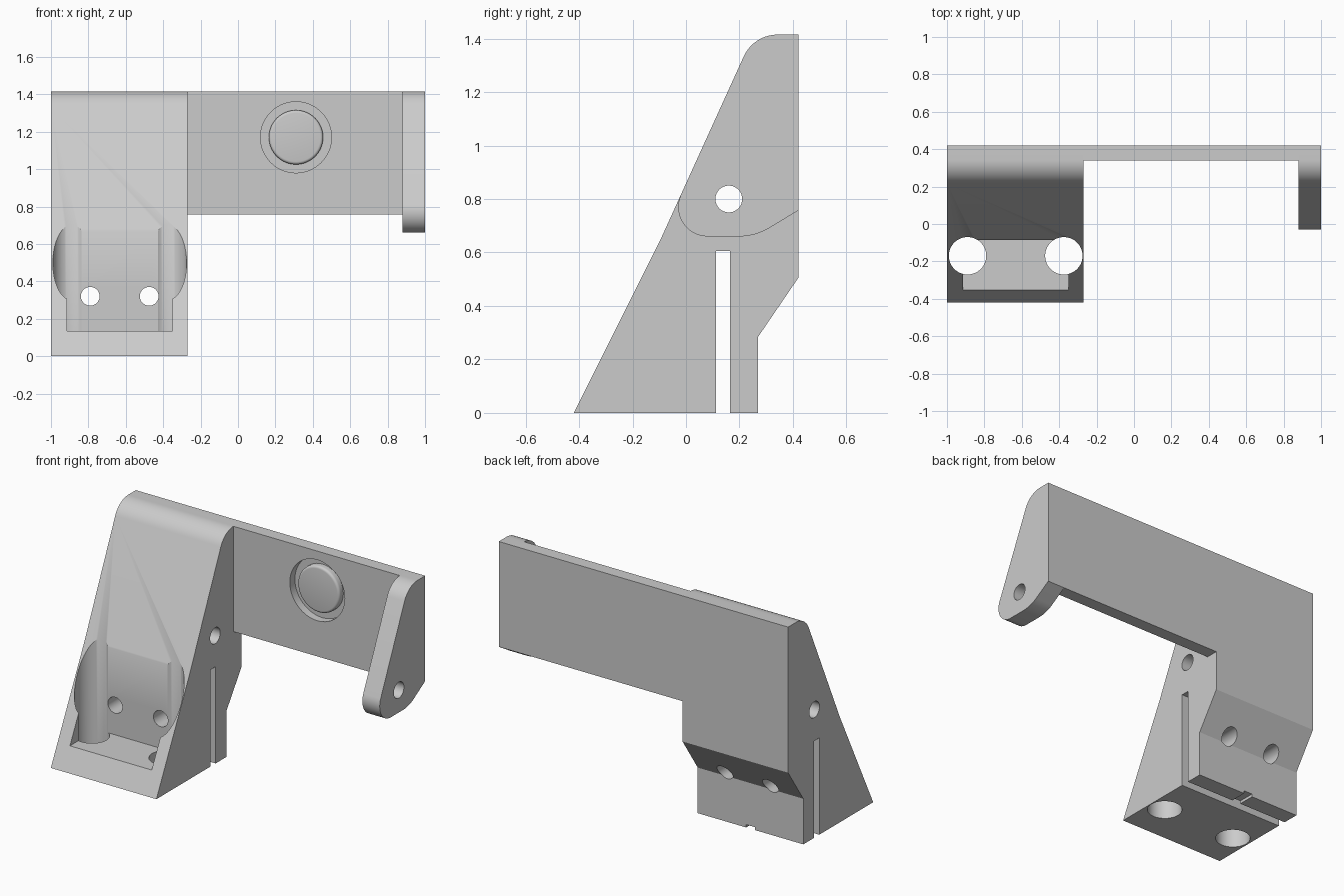
import bpy, bmesh, math
from mathutils import Vector, Matrix

cube = bpy.data.objects.get("Cube")
if cube:
    bpy.data.objects.remove(cube, do_unlink=True)

grey = bpy.data.materials.new("plain grey")
grey.use_nodes = True
grey.diffuse_color = (0.6, 0.6, 0.6, 1)
grey.node_tree.nodes["Principled BSDF"].inputs["Base Color"].default_value = (0.6, 0.6, 0.6, 1)


def finish(name, bm):
    bmesh.ops.recalc_face_normals(bm, faces=bm.faces)
    mesh = bpy.data.meshes.new(name)
    bm.to_mesh(mesh)
    bm.free()
    mesh.materials.append(grey)
    obj = bpy.data.objects.new(name, mesh)
    bpy.context.collection.objects.link(obj)
    return obj


def rounded(corners, steps=14):
    """Turn (y, z, radius) corners into an outline with filleted corners."""
    out = []
    for i, (y, z, r) in enumerate(corners):
        p = Vector((y, z))
        if r == 0:
            out.append(p)
            continue
        a = (Vector(corners[i - 1][:2]) - p).normalized()
        b = (Vector(corners[(i + 1) % len(corners)][:2]) - p).normalized()
        half = a.angle(b) / 2
        centre = p + (a + b).normalized() * (r / math.sin(half))
        start = p + a * (r / math.tan(half)) - centre
        end = p + b * (r / math.tan(half)) - centre
        sweep = start.angle(end)
        for k in range(steps + 1):
            t = k / steps
            w0 = math.sin((1 - t) * sweep) / math.sin(sweep)
            w1 = math.sin(t * sweep) / math.sin(sweep)
            out.append(centre + start * w0 + end * w1)
    return out


def extrude_x(name, corners, x0, x1):
    bm = bmesh.new()
    face = bm.faces.new([bm.verts.new((x0, p.x, p.y)) for p in rounded(corners)])
    new = bmesh.ops.extrude_face_region(bm, geom=[face])["geom"]
    verts = [v for v in new if isinstance(v, bmesh.types.BMVert)]
    bmesh.ops.translate(bm, vec=(x1 - x0, 0, 0), verts=verts)
    return finish(name, bm)


def box(name, lo, hi):
    lo, hi = Vector(lo), Vector(hi)
    bm = bmesh.new()
    bmesh.ops.create_cube(bm, size=1, matrix=Matrix.Translation((lo + hi) / 2) @ Matrix.Diagonal((*(hi - lo), 1)))
    return finish(name, bm)


def cylinder(name, centre, radius, length, axis):
    turn = {"x": Matrix.Rotation(math.pi / 2, 4, "Y"),
            "y": Matrix.Rotation(math.pi / 2, 4, "X"), "z": Matrix.Identity(4)}[axis]
    bm = bmesh.new()
    bmesh.ops.create_cone(bm, cap_ends=True, segments=64, radius1=radius, radius2=radius,
                          depth=length, matrix=Matrix.Translation(centre) @ turn)
    return finish(name, bm)


def cut(obj, cutters):
    for c in cutters:
        c.hide_render = True
        mod = obj.modifiers.new("cut", "BOOLEAN")
        mod.operation, mod.solver, mod.object = "DIFFERENCE", "EXACT", c
        bpy.context.view_layer.update()
        graph = bpy.context.evaluated_depsgraph_get()
        mesh = bpy.data.meshes.new_from_object(obj.evaluated_get(graph))
        obj.modifiers.clear()
        obj.data = mesh
        bpy.data.objects.remove(c, do_unlink=True)


LEFT, RIGHT, BACK, TOP, UNDER = -1, -0.27, 0.42, 1.415, 0.757
KNEE = (-0.09, 0.66)
CREST = (0.253, TOP, 0.14)
PIN = (0.16, 0.8)

# Wedge-shaped clamp body
body = extrude_x("clamp_body", [
    (-0.42, 0, 0), (*KNEE, 0), CREST, (BACK, TOP, 0),
    (BACK, 0.505, 0), (0.27, 0.285, 0), (0.27, 0, 0)], LEFT, RIGHT)
cutters = [
    box("pocket", (-0.915, -0.6, 0.135), (-0.35, -0.085, 0.9)),
    box("board_slot", (-1.1, 0.112, -0.1), (-0.2, 0.165, 0.605)),
    box("tab_notch", (-0.665, 0.14, -0.1), (-0.605, 0.3, 0.018)),
    cylinder("pin_hole", (-0.63, *PIN), 0.05, 1, "x")]
for x in (-0.89, -0.375):
    cutters.append(cylinder("bolt_hole", (x, -0.17, 0.4), 0.1, 1, "z"))
for x in (-0.79, -0.475):
    cutters.append(cylinder("screw_hole", (x, 0.1, 0.32), 0.05, 1, "y"))
cut(body, cutters)

# Back plate with a round recess
plate = box("back_plate", (RIGHT, 0.34, UNDER), (0.88, BACK, TOP))
cut(plate, [cylinder("recess", (0.31, 0.29, 1.17), 0.19, 0.2, "y")])

# Rounded button inside the recess
button = cylinder("recess_button", (0.31, 0.37, 1.17), 0.145, 0.04, "y")
bm = bmesh.new()
bm.from_mesh(button.data)
rim = [e for e in bm.edges if all(v.co.y < 0.36 for v in e.verts)]
bmesh.ops.bevel(bm, geom=rim, offset=0.015, segments=4, profile=0.5, affect="EDGES")
bm.to_mesh(button.data)
bm.free()

# Pivot ear at the far end
ear = extrude_x("pivot_ear", [
    (*KNEE, 0.11), CREST, (BACK, TOP, 0), (BACK, UNDER, 0), (0.259, KNEE[1], 0.22)], 0.88, 1)
cut(ear, [cylinder("ear_hole", (0.94, *PIN), 0.05, 0.4, "x")])

# Smooth curved walls, crisp edges
bpy.ops.object.select_all(action="DESELECT")
for obj in (body, plate, button, ear):
    obj.select_set(True)
bpy.context.view_layer.objects.active = body
bpy.ops.object.shade_smooth_by_angle(angle=math.radians(30))
